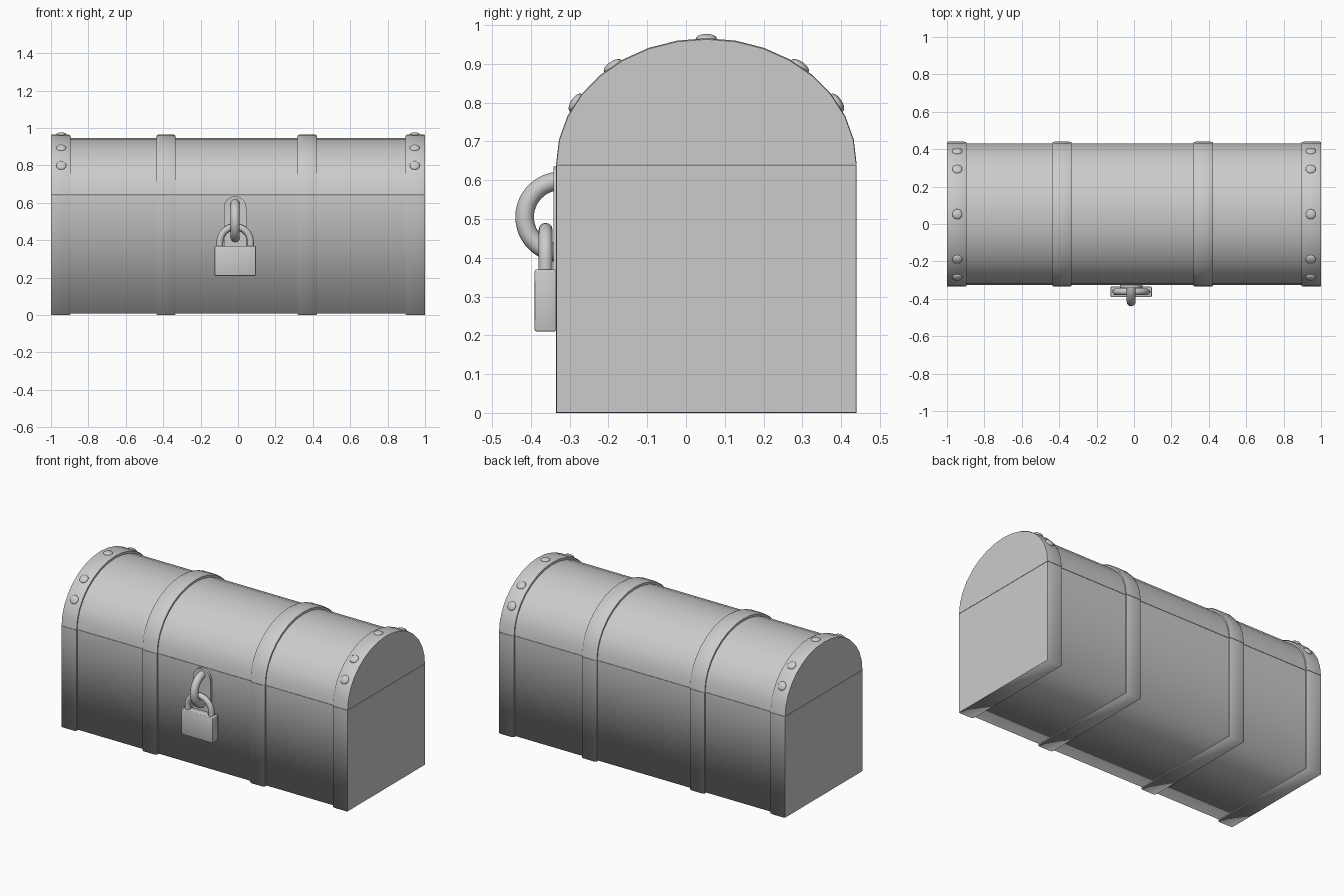
import bpy, bmesh
from math import sin, cos, pi, radians
from mathutils import Vector

if "Cube" in bpy.data.objects:
    bpy.data.objects.remove(bpy.data.objects["Cube"])

YC, W, SEAM, H = 0.0525, 0.3875, 0.64, 0.325   # chest section
LX = -0.015                                     # lock centre


def base_profile(d):
    w, top, bot = W - d * 0.5, SEAM - 0.001, d * 0.4
    return [(YC - w, top), (YC - w, bot), (YC + w, bot), (YC + w, top)]


def lid_profile(d, n=16):
    return [(YC - (W - d * 0.5) * cos(pi * i / n),
             SEAM + 0.001 + (H - d) * sin(pi * i / n)) for i in range(n + 1)]


def finish(bm, name):
    bmesh.ops.recalc_face_normals(bm, faces=bm.faces)
    for f in bm.faces:
        f.smooth = True
    me = bpy.data.meshes.new(name)
    bm.to_mesh(me)
    bm.free()
    ob = bpy.data.objects.new(name, me)
    bpy.context.collection.objects.link(ob)
    return ob


def loft(name, profile, stations):
    """Sweep a chest section along x; stations are (x, inset)."""
    bm = bmesh.new()
    rings = [[bm.verts.new((x, y, z)) for y, z in profile(d)] for x, d in stations]
    n = len(rings[0])
    for a, b in zip(rings, rings[1:]):
        for i in range(n):
            j = (i + 1) % n
            bm.faces.new((a[i], a[j], b[j], b[i]))
    bm.faces.new(rings[0])
    bm.faces.new(rings[-1])
    bmesh.ops.recalc_face_normals(bm, faces=bm.faces)
    for e in bm.edges:
        a, b = e.verts
        bottom = max(a.co.z, b.co.z) < 0.05 and abs(a.co.y - b.co.y) < 0.02
        cap = any(abs(f.normal.x) > 0.9 for f in e.link_faces)
        e.smooth = not (e.calc_face_angle(0) > radians(40) and (cap or not bottom))
    return finish(bm, name)


def prism(name, pts, y0, y1, bevel=0):
    """Extrude an x-z outline from y0 to y1."""
    bm = bmesh.new()
    f = bm.faces.new([bm.verts.new((x, y0, z)) for x, z in pts])
    new = bmesh.ops.extrude_face_region(bm, geom=[f])['geom']
    bmesh.ops.translate(bm, vec=(0, y1 - y0, 0),
                        verts=[v for v in new if isinstance(v, bmesh.types.BMVert)])
    if bevel:
        bmesh.ops.bevel(bm, geom=bm.edges[:], offset=bevel, segments=2,
                        profile=0.5, affect='EDGES')
    bmesh.ops.recalc_face_normals(bm, faces=bm.faces)
    for e in bm.edges:
        e.smooth = e.calc_face_angle(0) < radians(50)
    return finish(bm, name)


def tube(name, pts, r):
    cu = bpy.data.curves.new(name, 'CURVE')
    cu.dimensions = '3D'
    cu.bevel_depth, cu.bevel_resolution, cu.use_fill_caps = r, 4, True
    sp = cu.splines.new('POLY')
    sp.points.add(len(pts) - 1)
    for p, c in zip(sp.points, pts):
        p.co = (*c, 1)
    sp.use_smooth = True
    ob = bpy.data.objects.new(name, cu)
    bpy.context.collection.objects.link(ob)
    return ob


# chest body and arched lid
for part, prof in (("base", base_profile), ("lid", lid_profile)):
    loft("chest_" + part, prof, [(-0.99, 0.02), (0.99, 0.02)])
    # two middle straps with softened edges
    for i, x in enumerate((-0.385, 0.37)):
        loft(f"strap_{part}_{i}", prof,
             [(x - 0.052, 0.025), (x - 0.052, 0.006), (x - 0.04, 0),
              (x + 0.04, 0), (x + 0.052, 0.006), (x + 0.052, 0.025)])
    # end straps, closed by the flat side panels
    for s, side in ((-1, "left"), (1, "right")):
        loft(f"end_strap_{part}_{side}", prof,
             [(s * 0.896, 0.025), (s * 0.896, 0.006), (s * 0.908, 0),
              (s * 0.993, 0), (s, 0.003)])

# domed rivets over the end straps
for x in (-0.945, 0.945):
    for k, deg in enumerate((29.5, 51.5, 90, 128.5, 150.5)):
        a = radians(deg)
        nrm = Vector((0, -cos(a) / W, sin(a) / H)).normalized()
        bm = bmesh.new()
        bmesh.ops.create_uvsphere(bm, u_segments=16, v_segments=10, radius=1)
        ob = finish(bm, f"rivet_{'left' if x < 0 else 'right'}_{k}")
        ob.scale = (0.027, 0.027, 0.012)
        ob.rotation_euler = nrm.to_track_quat('Z', 'Y').to_euler()
        ob.location = (x, YC - W * cos(a), SEAM + H * sin(a))

# hasp plate with rounded top
arc = [(LX + 0.06 * cos(pi * i / 12), 0.575 + 0.06 * sin(pi * i / 12)) for i in range(13)]
prism("hasp_plate", [(LX - 0.06, 0.32), (LX + 0.06, 0.32)] + arc, -0.341, -0.32)

# hasp ring sticking out of the plate
tube("hasp_ring", [(LX, -0.323 - 0.093 * sin(a), 0.505 + 0.093 * cos(a))
                   for a in (pi * i / 24 for i in range(-1, 26))], 0.024)

# padlock body and shackle
prism("padlock_body", [(LX - 0.11, 0.21), (LX + 0.11, 0.21),
                       (LX + 0.11, 0.37), (LX - 0.11, 0.37)], -0.39, -0.335, 0.004)
tube("padlock_shackle", [(LX - 0.082, -0.362, 0.36)] +
     [(LX - 0.082 * cos(pi * i / 20), -0.362, 0.39 + 0.082 * sin(pi * i / 20))
      for i in range(21)] + [(LX + 0.082, -0.362, 0.36)], 0.018)
